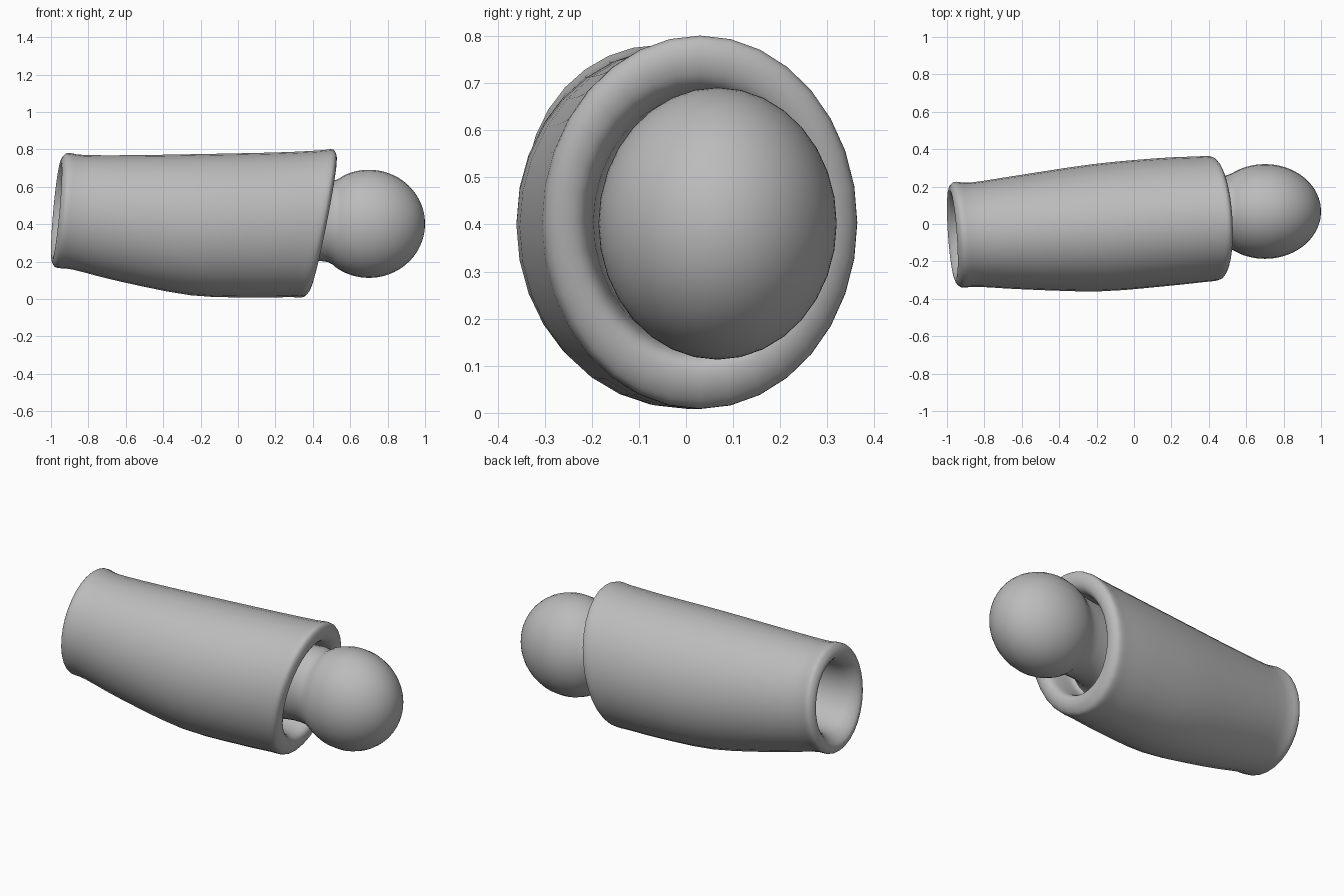
import bpy, bmesh, math
from mathutils import Vector

if "Cube" in bpy.data.objects:
    bpy.data.objects.remove(bpy.data.objects["Cube"], do_unlink=True)

SIDES = 32

grey = bpy.data.materials.new("plain grey")
grey.use_nodes = True
grey.diffuse_color = (0.5, 0.5, 0.5, 1)
grey.node_tree.nodes["Principled BSDF"].inputs["Base Color"].default_value = grey.diffuse_color


def spline(rows, steps=3):
    """Smooth the stations with a Catmull-Rom curve."""
    padded = [rows[0]] + rows + [rows[-1]]
    result = []
    for a, b, c, d in zip(padded, padded[1:], padded[2:], padded[3:]):
        for i in range(steps):
            t = i / steps
            result.append(tuple(
                q + t * (r - p + t * (2 * p - 5 * q + 4 * r - s + t * (3 * (q - r) + s - p))) / 2
                for p, q, r, s in zip(a, b, c, d)))
    return result + [rows[-1]]


def rim(end, offsets):
    """Copy an end station with a shifted x and scaled radii."""
    x, cy, cz, ry, rz, lean_y, lean_z = end
    return [(x + dx, cy, cz, ry * k, rz * k, lean_y, lean_z) for dx, k in offsets]


def loft(name, stations):
    """Skin leaning elliptical rings: x, centre y, centre z, radii, leans."""
    bm = bmesh.new()
    rings = []
    for x, cy, cz, ry, rz, lean_y, lean_z in stations:
        ring = []
        for i in range(SIDES):
            angle = math.tau * i / SIDES
            y, z = ry * math.cos(angle), rz * math.sin(angle)
            ring.append(bm.verts.new(Vector((x + lean_y * y + lean_z * z, cy + y, cz + z))))
        rings.append(ring)
    for a, b in zip(rings, rings[1:]):
        for i in range(SIDES):
            j = (i + 1) % SIDES
            bm.faces.new((a[i], a[j], b[j], b[i]))
    bm.faces.new(rings[0])
    bm.faces.new(rings[-1])
    bmesh.ops.recalc_face_normals(bm, faces=bm.faces)
    mesh = bpy.data.meshes.new(name)
    bm.to_mesh(mesh)
    bm.free()
    mesh.materials.append(grey)
    for face in mesh.polygons:
        face.use_smooth = True
    obj = bpy.data.objects.new(name, mesh)
    bpy.context.collection.objects.link(obj)
    return obj


# Sleeve: socket hole, rounded rims, swelling body and recess for the neck
left_end = (-0.93, -0.057, 0.473, 0.283, 0.308, -0.07, 0.09)
right_end = (0.42, 0.03, 0.405, 0.333, 0.396, -0.06, 0.2)
body = [
    (-0.85, -0.057, 0.463, 0.279, 0.307, -0.07, 0.09),
    (-0.6, -0.045, 0.432, 0.305, 0.337, -0.07, 0.11),
    (-0.2, -0.02, 0.398, 0.34, 0.378, -0.06, 0.14),
    (0.15, 0.01, 0.396, 0.342, 0.388, -0.06, 0.17),
    (0.35, 0.025, 0.402, 0.336, 0.392, -0.06, 0.2),
]
left_rim = rim(left_end, [(0.45, 0.3), (0.42, 0.5), (0.3, 0.58), (0.06, 0.64), (0, 0.7),
                          (-0.035, 0.8), (-0.04, 0.88), (-0.025, 0.97), (0, 1)])
right_rim = rim(right_end, [(0, 1), (0.025, 0.96), (0.037, 0.87), (0.03, 0.77),
                            (0, 0.71), (-0.06, 0.68), (-0.14, 0.65), (-0.16, 0.5)])
loft("sleeve", spline(left_rim + body + right_rim))

# Ball joint: neck rising from the recess and blending into a round knob
neck = [
    (0.25, 0.04, 0.42, 0.25, 0.28, -0.06, 0.2),
    (0.31, 0.045, 0.42, 0.2, 0.23, -0.06, 0.16),
    (0.4, 0.055, 0.425, 0.19, 0.22, -0.03, 0.08),
    (0.48, 0.06, 0.422, 0.196, 0.224, 0, 0),
]
knob = []
for degrees in range(126, -1, -9):
    turn = math.radians(max(degrees, 1))
    knob.append((0.7 + 0.3 * math.cos(turn), 0.067, 0.402,
                 0.253 * math.sin(turn), 0.289 * math.sin(turn), 0, 0))
loft("ball_joint", spline(neck + knob, 2))
